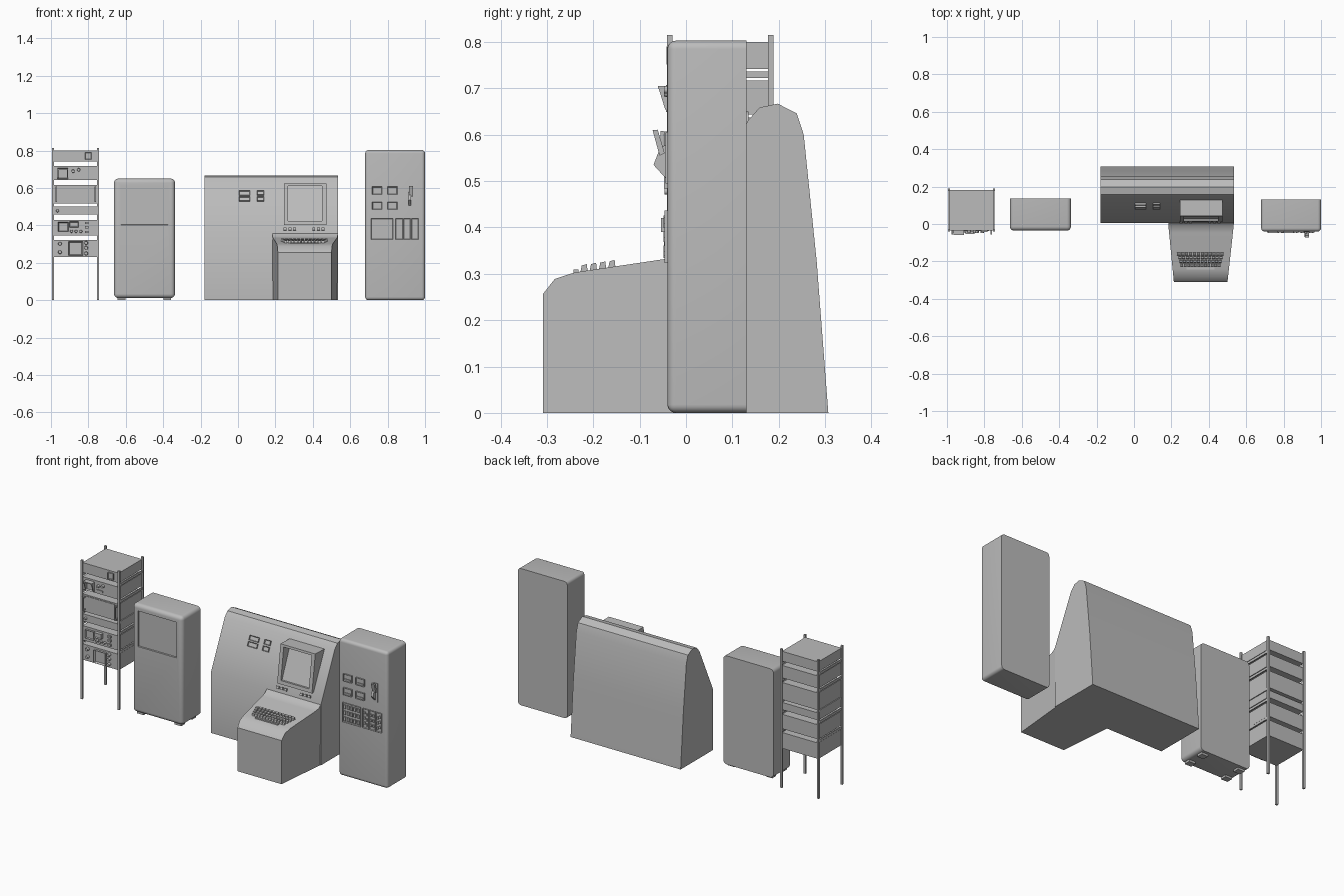
import bpy, bmesh, math
from mathutils import Matrix, Vector

if "Cube" in bpy.data.objects:
    bpy.data.objects.remove(bpy.data.objects["Cube"], do_unlink=True)

grey = bpy.data.materials.new("light_grey")
grey.use_nodes = True
grey.diffuse_color = (0.5, 0.5, 0.5, 1)
grey.node_tree.nodes["Principled BSDF"].inputs["Base Color"].default_value = (0.5, 0.5, 0.5, 1)


def finish(name, bm, smooth=False):
    bmesh.ops.recalc_face_normals(bm, faces=bm.faces)
    mesh = bpy.data.meshes.new(name)
    bm.to_mesh(mesh)
    bm.free()
    mesh.materials.append(grey)
    ob = bpy.data.objects.new(name, mesh)
    bpy.context.collection.objects.link(ob)
    if smooth:
        bpy.ops.object.select_all(action="DESELECT")
        ob.select_set(True)
        bpy.context.view_layer.objects.active = ob
        bpy.ops.object.shade_smooth_by_angle(angle=math.radians(35))
    return ob


def cube(x, y, z):
    """Box mesh from (low, high) ranges."""
    bm = bmesh.new()
    size = [b - a for a, b in (x, y, z)]
    mid = [(a + b) / 2 for a, b in (x, y, z)]
    bmesh.ops.create_cube(bm, size=1, matrix=Matrix.Translation(mid) @ Matrix.Diagonal((*size, 1)))
    return bm


def box(name, x, y, z):
    return finish(name, cube(x, y, z))


def front_face(bm):
    bm.normal_update()
    return max((f for f in bm.faces if f.normal.y < -0.99), key=lambda f: f.calc_area())


def plate(name, x, z, w, h, d, y, tilt=0, rim=0, recess=0):
    """Plate standing d proud of a front surface, with an optional sunken centre."""
    bm = cube((-w / 2, w / 2), (-d, 0.004), (-h / 2, h / 2))
    if rim:
        bmesh.ops.inset_individual(bm, faces=[front_face(bm)], thickness=rim)
        for v in front_face_inner(bm, w, h):
            v.co.y += recess
    bm.transform(Matrix.Translation((x, y, z)) @ Matrix.Rotation(-tilt, 4, "X"))
    return finish(name, bm)


def front_face_inner(bm, w, h):
    return [v for v in bm.verts if abs(v.co.x) < w / 2 - 1e-5 and abs(v.co.z) < h / 2 - 1e-5]


def knob(name, x, z, r, d, y, tilt=0):
    bm = bmesh.new()
    bmesh.ops.create_cone(bm, cap_ends=True, segments=16, radius1=r, radius2=r * 0.85, depth=d,
                          matrix=Matrix.Rotation(math.pi / 2 - tilt, 4, "X"))
    bm.transform(Matrix.Translation((x, y - d / 2, z)))
    return finish(name, bm, True)


def prism(name, profile, x0, x1, smooth=False, taper=None):
    """Side profile (y, z) spread between x0 and x1; taper(y) gives (low, high) x instead."""
    bm = bmesh.new()
    rings = []
    for side in (0, 1):
        rings.append([bm.verts.new(((taper(y)[side] if taper else (x0, x1)[side]), y, z))
                      for y, z in profile])
    bm.faces.new(rings[0])
    bm.faces.new(rings[1])
    n = len(profile)
    for i in range(n):
        j = (i + 1) % n
        bm.faces.new((rings[0][i], rings[0][j], rings[1][j], rings[1][i]))
    return finish(name, bm, smooth)


def cabinet(name, x, y, z, r, screen=None):
    """Cabinet rounded everywhere but the back rim, with an optional sunken screen."""
    bm = cube(x, y, z)
    edges = [e for e in bm.edges if not all(abs(v.co.y - y[1]) < 1e-5 for v in e.verts)]
    bmesh.ops.bevel(bm, geom=edges, offset=r, segments=5, profile=0.5, affect="EDGES")
    if screen:
        face = front_face(bm)
        mid = face.calc_center_median()
        bmesh.ops.inset_individual(bm, faces=[face], thickness=0.01)
        sx, sz = screen
        for v in face.verts:
            v.co.x = sx[v.co.x > mid.x]
            v.co.z = sz[v.co.z > mid.z]
        bmesh.ops.inset_individual(bm, faces=[face], thickness=0.002)
        for v in face.verts:
            v.co.y += 0.008
    return finish(name, bm, True)


# Open equipment rack: posts, side rails and six units
for px in (-0.989, -0.749):
    for py in (-0.035, 0.183):
        box("rack_post", (px - 0.006, px + 0.006), (py - 0.006, py + 0.006), (0, 0.815))
units = [(0.742, 0.8), (0.644, 0.717), (0.516, 0.617), (0.457, 0.5), (0.345, 0.43), (0.23, 0.323)]
for z in units:
    box("rack_unit", (-0.987, -0.751), (-0.034, 0.182), z)
for lower, upper in zip(units[1:], units):
    mid = (lower[1] + upper[0]) / 2
    for px in (-0.988, -0.75):
        box("rack_side_rail", (px - 0.003, px + 0.003), (-0.03, 0.18), (mid - 0.007, mid + 0.007))

# Rack unit fittings
RY = -0.034
plate("small_display", -0.8, 0.771, 0.036, 0.038, 0.008, RY, rim=0.004, recess=0.006)
plate("scope_bezel", -0.936, 0.678, 0.056, 0.058, 0.009, RY, rim=0.007, recess=0.008)
prism("scope_hood", [(RY, 0.703), (-0.06, 0.703), (-0.045, 0.655), (RY, 0.655)], -0.964, -0.958)
prism("scope_hood", [(RY, 0.703), (-0.06, 0.703), (-0.045, 0.655), (RY, 0.655)], -0.914, -0.908)
box("scope_hood_top", (-0.964, -0.908), (-0.06, RY), (0.7, 0.705))
for x, z in ((-0.882, 0.69), (-0.852, 0.697)):
    knob("scope_knob", x, z, 0.009, 0.014, RY)
plate("scope_label", -0.875, 0.662, 0.04, 0.012, 0.005, RY)
for x in (-0.973, -0.764):
    box("drawer_handle", (x - 0.004, x + 0.004), (-0.055, -0.049), (0.525, 0.608))
    for z in (0.53, 0.603):
        box("handle_stub", (x - 0.004, x + 0.004), (-0.05, RY), (z - 0.004, z + 0.004))
plate("drawer_panel", -0.869, 0.566, 0.185, 0.088, 0.003, RY)
knob("drawer_lock", -0.965, 0.478, 0.008, 0.012, RY)
plate("meter", -0.935, 0.392, 0.055, 0.05, 0.012, RY, rim=0.006, recess=0.006)
plate("meter", -0.877, 0.405, 0.048, 0.03, 0.02, RY, rim=0.005, recess=0.006)
for x in (-0.89, -0.866, -0.84):
    knob("meter_knob", x, 0.368, 0.008, 0.014, RY)
for z in (0.365, 0.39, 0.413):
    plate("meter_switch", -0.808, z, 0.02, 0.012, 0.01, RY)
plate("monitor_bezel", -0.868, 0.276, 0.076, 0.074, 0.014, RY, rim=0.008, recess=0.01)
for x, z in ((-0.952, 0.302), (-0.952, 0.257), (-0.812, 0.306), (-0.812, 0.28), (-0.812, 0.25)):
    knob("monitor_knob", x, z, 0.01, 0.015, RY)

# Screen cabinet on four feet
cabinet("screen_cabinet", (-0.663, -0.337), (-0.035, 0.135), (0.012, 0.65), 0.022,
        ((-0.626, -0.374), (0.403, 0.612)))
for x in (-0.622, -0.378):
    for y in (0.0, 0.1):
        box("cabinet_foot", (x - 0.021, x + 0.021), (y - 0.018, y + 0.018), (0, 0.016))

# Console body and desk
prism("console_body", [(0.005, 0), (0.005, 0.355), (0.133, 0.63), (0.159, 0.659), (0.198, 0.667),
                       (0.239, 0.646), (0.254, 0.6), (0.282, 0.326), (0.307, 0)], -0.18, 0.535, True)


def desk_width(y):
    t = min(1, max(0, -y / 0.309))
    return 0.183 + 0.03 * t, 0.534 - 0.034 * t


prism("console_desk", [(-0.309, 0), (-0.309, 0.256), (-0.283, 0.289), (-0.24, 0.303), (-0.045, 0.332),
                       (-0.012, 0.34), (0.008, 0.358), (0.05, 0.4), (0.05, 0)], 0, 0, True, desk_width)

# Hooded console screen
cheek = [(0.012, 0.403), (0.043, 0.623), (0.135, 0.62), (0.04, 0.403)]
prism("screen_cheek", cheek, 0.246, 0.268)
prism("screen_cheek", cheek, 0.45, 0.472)
prism("screen_top_bar", [(0.041, 0.61), (0.043, 0.623), (0.135, 0.62), (0.13, 0.61)], 0.268, 0.45)
prism("screen_bottom_bar", [(0.012, 0.403), (0.015, 0.423), (0.045, 0.423), (0.04, 0.403)], 0.268, 0.45)
prism("console_screen", [(0.025, 0.42), (0.105, 0.612), (0.13, 0.612), (0.045, 0.42)], 0.267, 0.451)

# Console gauges and buttons on the sloping face
TILT = math.atan2(0.128, 0.275)


def slope(z):
    return 0.005 + (z - 0.355) * math.tan(TILT)


for x, z, w, h in ((0.035, 0.571, 0.06, 0.026), (0.035, 0.54, 0.06, 0.026),
                   (0.121, 0.572, 0.038, 0.026), (0.121, 0.54, 0.038, 0.026)):
    plate("console_gauge", x, z, w, h, 0.009, slope(z), TILT, 0.004, 0.006)
for start in (0.252, 0.405):
    for i in range(3):
        plate("console_button", start + 0.025 * i, 0.378, 0.016, 0.014, 0.01, slope(0.378), TILT)

# Keyboard rows following the desk top
for row in range(4):
    y = -0.22 + 0.02 * row
    top = 0.303 + (y + 0.24) * 0.149
    half = 0.108 + 0.006 * row
    count = 12
    step = 2 * half / count
    for i in range(count):
        x = 0.355 - half + step * (i + 0.5)
        prism("key", [(y - 0.008, top - 0.004), (y - 0.005, top + 0.012), (y + 0.006, top + 0.015),
                      (y + 0.008, top - 0.002)], x - step * 0.4, x + step * 0.4)
box("space_bar", (0.28, 0.43), (-0.243, -0.232), (0.296, 0.309))

# Tall control cabinet with gauges, lever and switch panels
cabinet("control_cabinet", (0.68, 1.0), (-0.04, 0.131), (0, 0.803), 0.018)
CY = -0.04
for x in (0.744, 0.825):
    for z in (0.586, 0.505):
        plate("cabinet_gauge", x, z, 0.054, 0.042, 0.008, CY, rim=0.005, recess=0.005)
        plate("gauge_lip", x, z - 0.012, 0.04, 0.01, 0.007, CY)
plate("lever_plate", 0.922, 0.55, 0.03, 0.11, 0.004, CY)
prism("lever_pivot", [(CY, 0.502), (-0.07, 0.535), (-0.056, 0.572), (CY, 0.58)], 0.912, 0.926)
prism("lever_arm", [(-0.072, 0.61), (-0.061, 0.611), (-0.046, 0.56), (-0.057, 0.555)], 0.914, 0.936)
plate("switch_panel", 0.77, 0.38, 0.118, 0.113, 0.006, CY, rim=0.004, recess=0.004)
for i in range(5):
    for z in (0.345, 0.38, 0.415):
        plate("panel_switch", 0.726 + 0.022 * i, z, 0.013, 0.022, 0.009, CY)
for i in range(3):
    x = 0.862 + 0.042 * i
    plate("slider_module", x, 0.38, 0.039, 0.113, 0.006, CY, rim=0.004, recess=0.004)
    for z in (0.35, 0.38, 0.41):
        for dx in (-0.008, 0.008):
            plate("slider_cap", x + dx, z + dx * (i - 1) * 0.5, 0.01, 0.014, 0.009, CY)
